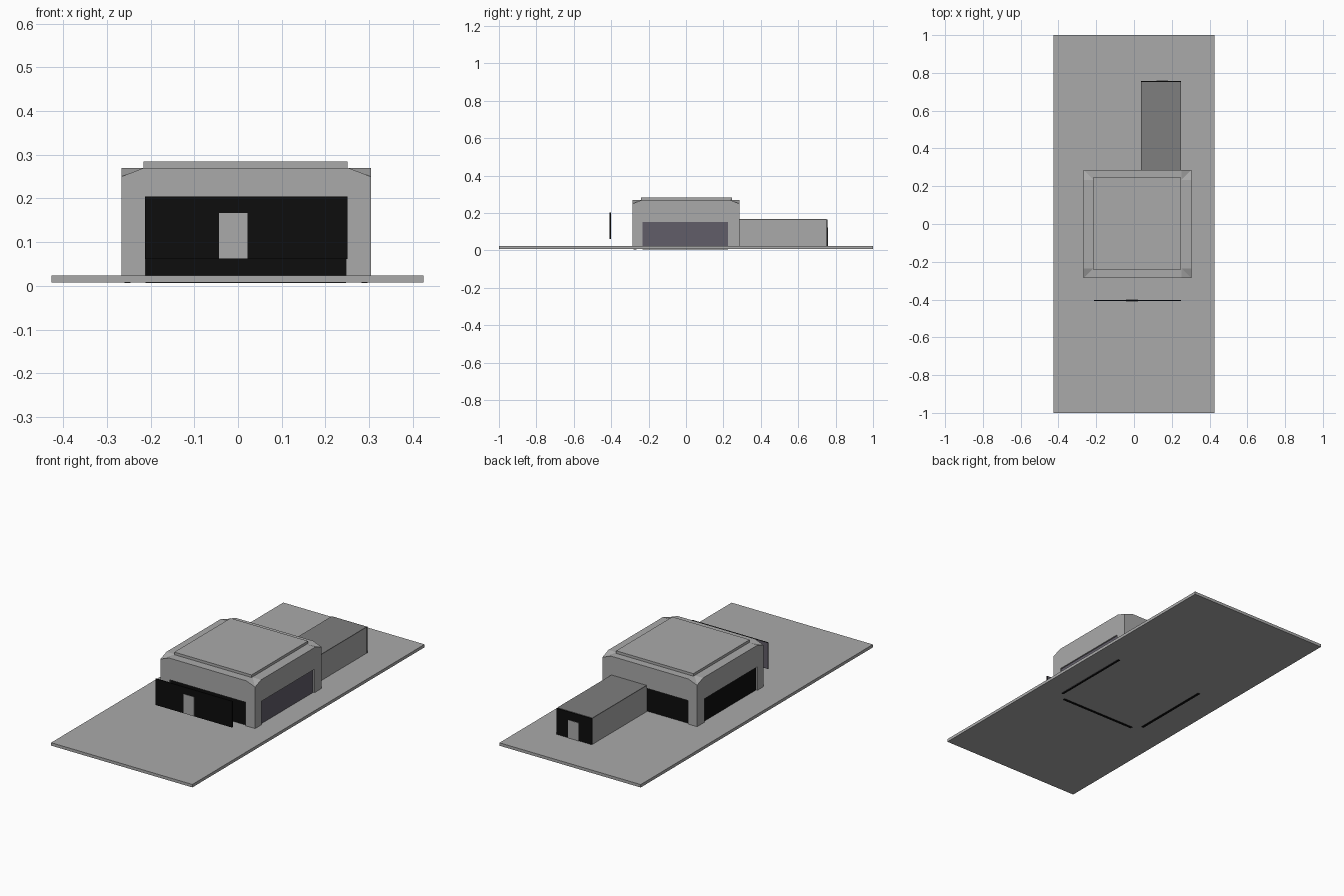
import bpy, bmesh

if "Cube" in bpy.data.objects:
    bpy.data.objects.remove(bpy.data.objects["Cube"])


def mat(name, r, g, b):
    m = bpy.data.materials.new(name)
    m.diffuse_color = (r, g, b, 1)
    m.use_nodes = True
    m.node_tree.nodes["Principled BSDF"].inputs["Base Color"].default_value = m.diffuse_color
    return m


GREY = mat("concrete_grey", 0.40, 0.40, 0.40)
DARK = mat("roof_dark_grey", 0.21, 0.21, 0.21)
BLACK = mat("black", 0.004, 0.004, 0.004)
TINT = mat("tinted_glass", 0.12, 0.11, 0.14)


def finish(name, bm, mats, rule=None):
    bmesh.ops.recalc_face_normals(bm, faces=bm.faces[:])
    if rule:
        for f in bm.faces:
            f.material_index = 1 if rule(f.normal) else 0
    me = bpy.data.meshes.new(name)
    bm.to_mesh(me)
    bm.free()
    for m in mats:
        me.materials.append(m)
    ob = bpy.data.objects.new(name, me)
    bpy.context.scene.collection.objects.link(ob)
    return ob


def box(name, x, y, z, *mats, rule=None):
    bm = bmesh.new()
    bmesh.ops.create_cube(bm, size=1)
    for v in bm.verts:
        v.co = [r[0] if c < 0 else r[1] for c, r in zip(v.co, (x, y, z))]
    return finish(name, bm, mats, rule)


# ground slab
box("base_slab", (-0.427, 0.425), (-1, 1), (0.008, 0.024), GREY)

# main hall: walls whose four top corners fold down
X0, X1, Y0, Y1 = -0.267, 0.304, -0.287, 0.286
ZB, ZC, ZT, INS = 0.022, 0.250, 0.270, 0.052
bm = bmesh.new()
corners = []
for sx, sy in ((-1, -1), (1, -1), (1, 1), (-1, 1)):
    x, y = (X0 if sx < 0 else X1), (Y0 if sy < 0 else Y1)
    xi, yi = x - sx * INS, y - sy * INS
    corners.append(dict(
        low=bm.verts.new((x, y, ZB)), tip=bm.verts.new((x, y, ZC)),
        ex=bm.verts.new((xi, y, ZT)), ey=bm.verts.new((x, yi, ZT)),
        inner=bm.verts.new((xi, yi, ZT))))
for i in range(4):
    a, b = corners[i], corners[(i + 1) % 4]
    e = "ex" if i % 2 == 0 else "ey"
    bm.faces.new((a["low"], b["low"], b["tip"], b[e], a[e], a["tip"]))
    bm.faces.new((a[e], b[e], b["inner"], a["inner"]))
    bm.faces.new((a["tip"], a["ex"], a["inner"]))
    bm.faces.new((a["tip"], a["inner"], a["ey"]))
bm.faces.new([c["inner"] for c in corners])
bm.faces.new([c["low"] for c in corners][::-1])
hall = finish("hall_walls", bm, [GREY])

# raised roof plate
box("hall_roof_plate", (-0.216, 0.25), (-0.24, 0.245), (0.268, 0.284), GREY)

# large openings with recessed panels on the four sides
ZP, R, T = 0.152, 0.008, 0.014
PX, PY = (-0.212, 0.247), (-0.233, 0.224)
openings = {
    "front": ((PX), (Y0 - 0.02, Y0 + R), (PX), (Y0 + R, Y0 + R + T), 0.006),
    "back": ((PX), (Y1 - R, Y1 + 0.02), (PX), (Y1 - R - T, Y1 - R), 0.012),
    "left": ((X0 - 0.02, X0 + R), PY, (X0 + R, X0 + R + T), PY, 0.006),
    "right": ((X1 - R, X1 + 0.02), PY, (X1 - R - T, X1 - R), PY, 0.006),
}
for side, (cx, cy, px, py, zb) in openings.items():
    cut = box(side + "_cutter", cx, cy, (0.0, ZP), GREY)
    cut.hide_render = True
    mod = hall.modifiers.new(side, 'BOOLEAN')
    mod.operation, mod.solver, mod.object = 'DIFFERENCE', 'EXACT', cut
    bpy.context.view_layer.objects.active = hall
    bpy.ops.object.modifier_apply(modifier=mod.name)
    bpy.data.objects.remove(cut)
    # the panel just overlaps the wall behind it
    grow = 0.0005
    out = {"front": (0, -grow), "back": (0, grow), "left": (-grow, 0), "right": (grow, 0)}[side]
    px = tuple(v + out[0] for v in px)
    py = tuple(v + out[1] for v in py)
    box(side + "_panel", px, py, (zb, ZP), BLACK, TINT,
        rule=(lambda n: n.x > 0.5) if side == "right" else None)

# rear annex with dark roof, black end wall and door
AX = (0.038, 0.25)
box("annex_walls", AX, (0.28, 0.75), (0.022, 0.163), GREY)
box("annex_roof", AX, (0.28, 0.752), (0.163, 0.168), DARK)
box("annex_end_wall", AX, (0.75, 0.757), (0.022, 0.166), BLACK)
box("annex_door", (0.118, 0.181), (0.755, 0.759), (0.024, 0.122), GREY)

# free-standing front screen with door
box("front_screen", (-0.213, 0.25), (-0.408, -0.402), (0.061, 0.204), BLACK, TINT,
    rule=lambda n: n.y > 0.5)
box("screen_door", (-0.043, 0.022), (-0.410, -0.400), (0.062, 0.167), GREY)
